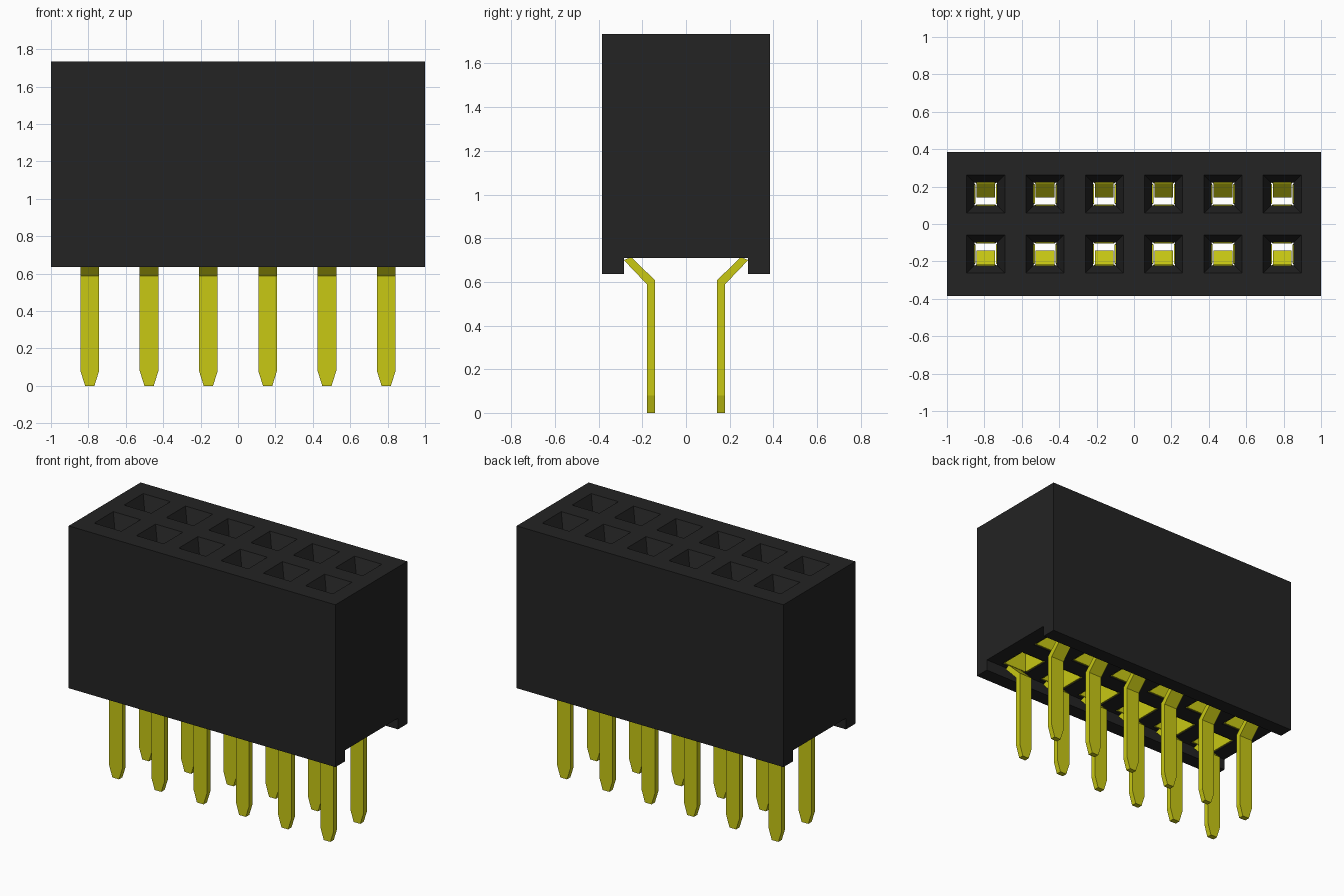
import bpy
import bmesh
from mathutils import Matrix, Vector

if "Cube" in bpy.data.objects:
    bpy.data.objects.remove(bpy.data.objects["Cube"], do_unlink=True)

PITCH = 0.317
ROW_Y = 0.16
BASE, FLOOR, TOP = 0.635, 0.71, 1.735


def material(name, color, rough):
    m = bpy.data.materials.new(name)
    m.use_nodes = True
    m.diffuse_color = color
    bsdf = m.node_tree.nodes["Principled BSDF"]
    bsdf.inputs["Base Color"].default_value = color
    bsdf.inputs["Roughness"].default_value = rough
    return m


BLACK = material("black plastic", (0.017, 0.017, 0.017, 1), 0.6)
GOLD = material("gold metal", (0.58, 0.58, 0.007, 1), 0.5)


def loft(bm, rings):
    """Closed solid through a list of point rings."""
    loops = [[bm.verts.new(p) for p in ring] for ring in rings]
    n = len(loops[0])
    for a, b in zip(loops, loops[1:]):
        for i in range(n):
            j = (i + 1) % n
            bm.faces.new((a[i], a[j], b[j], b[i]))
    bm.faces.new(loops[0][::-1])
    bm.faces.new(loops[-1])


def finish(bm, name, mat):
    bmesh.ops.recalc_face_normals(bm, faces=bm.faces)
    mesh = bpy.data.meshes.new(name)
    bm.to_mesh(mesh)
    bm.free()
    mesh.materials.append(mat)
    obj = bpy.data.objects.new(name, mesh)
    bpy.context.collection.objects.link(obj)
    return obj


def rect(x, y0, y1, half, z):
    return [(x - half, y0, z), (x + half, y0, z),
            (x + half, y1, z), (x - half, y1, z)]


columns = [(i - 2.5) * PITCH for i in range(6)]
sides = {"front": -1, "back": 1}

# Housing: block with a channel along the underside
half_profile = [(0.285, FLOOR), (0.285, BASE), (0.385, BASE), (0.385, TOP)]
profile = half_profile + [(-y, z) for y, z in reversed(half_profile)]
bm = bmesh.new()
loft(bm, [[(x, y, z) for y, z in profile] for x in (-1, 1)])
housing = finish(bm, "housing", BLACK)

# Sockets: funnel mouth, square throat and wider contact chamber
bm = bmesh.new()
socket = [(0.6, 0.1), (1.58, 0.1), (1.581, 0.061), (1.635, 0.061),
          (TOP, 0.102), (1.77, 0.102)]
for s in sides.values():
    for x in columns:
        loft(bm, [rect(x, s * ROW_Y - h, s * ROW_Y + h, h, z) for z, h in socket])
cutter = finish(bm, "socket_cutter", BLACK)
cutter.hide_render = True
cut = housing.modifiers.new("sockets", "BOOLEAN")
cut.operation = "DIFFERENCE"
cut.solver = "EXACT"
cut.object = cutter
bpy.context.view_layer.update()
graph = bpy.context.evaluated_depsgraph_get()
housing_mesh = bpy.data.meshes.new_from_object(housing.evaluated_get(graph))
housing.modifiers.clear()
housing.data = housing_mesh
bpy.data.objects.remove(cutter, do_unlink=True)

# Pins: tapered tip, straight leg and outward bend (z in, z out, y in, y out, half width)
stations = [(0, 0, 0.142, 0.178, 0.025), (0.08, 0.08, 0.142, 0.178, 0.05),
            (0.607, 0.588, 0.142, 0.178, 0.05), (0.713, 0.7, 0.25, 0.285, 0.05)]
for row, s in sides.items():
    bm = bmesh.new()
    for x in columns:
        loft(bm, [[(x - h, s * yi, zi), (x + h, s * yi, zi),
                   (x + h, s * yo, zo), (x - h, s * yo, zo)]
                  for zi, zo, yi, yo, h in stations])
    finish(bm, row + "_pins", GOLD)

# Contacts: four spring leaves leaning inward in each chamber
for row, s in sides.items():
    bm = bmesh.new()
    for x in columns:
        for turn in range(4):
            spin = Matrix.Rotation(turn * 1.5707963, 4, "Z")
            place = Matrix.Translation((x, s * ROW_Y, 0)) @ spin
            leaf = [rect(0, 0.089, 0.098, 0.088, FLOOR + 0.005),
                    rect(0, 0.055, 0.064, 0.05, 1.575)]
            loft(bm, [[place @ Vector(p) for p in ring] for ring in leaf])
    finish(bm, row + "_contacts", GOLD)
